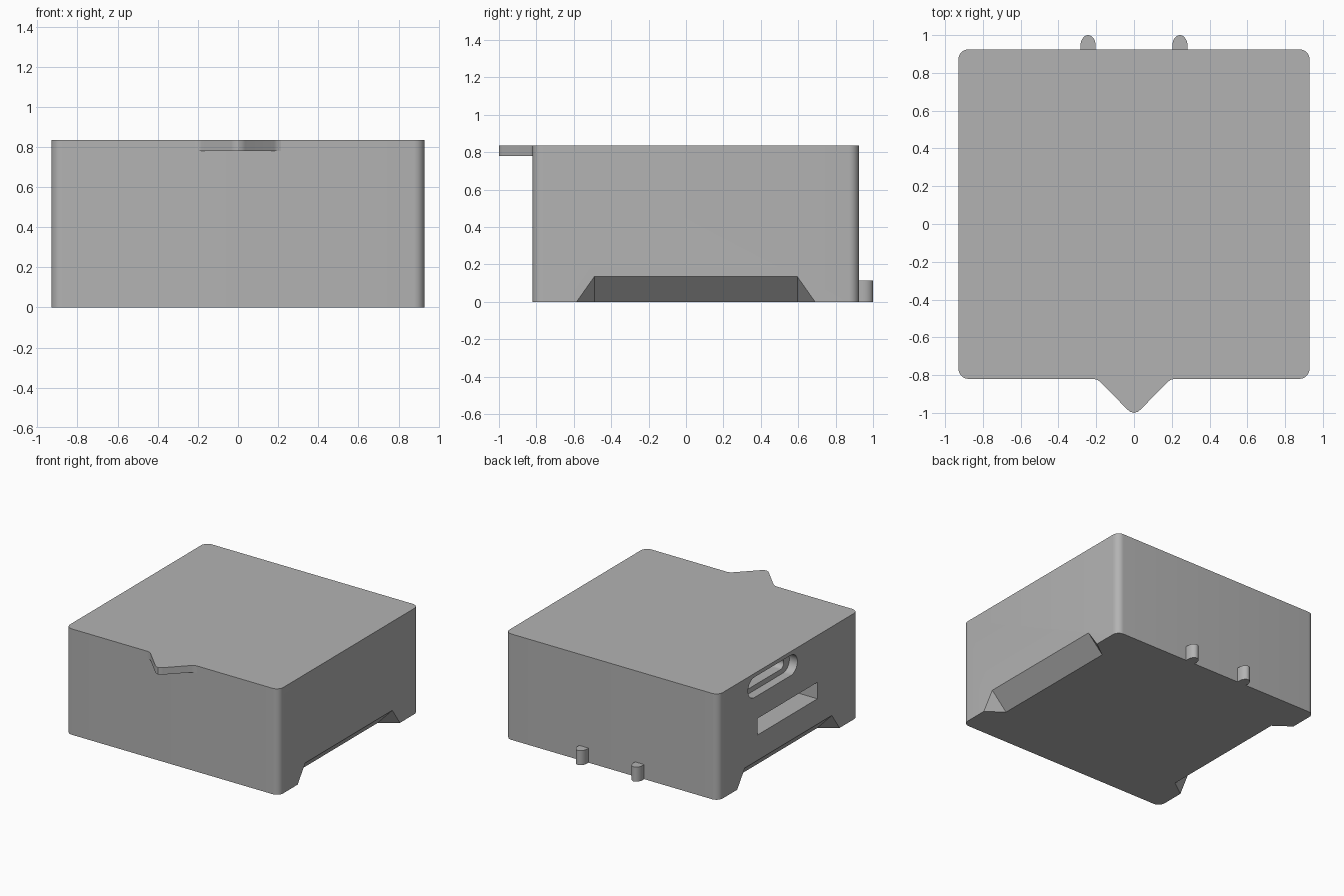
import bpy, bmesh
from math import sin, cos, pi, radians
from mathutils import Vector

cube = bpy.data.objects.get("Cube")
if cube:
    bpy.data.objects.remove(cube, do_unlink=True)

grey = bpy.data.materials.new("plain grey")
grey.use_nodes = True
colour = (0.45, 0.45, 0.45, 1)
grey.diffuse_color = colour
grey.node_tree.nodes["Principled BSDF"].inputs["Base Color"].default_value = colour


def link_mesh(name, bm):
    bmesh.ops.recalc_face_normals(bm, faces=bm.faces)
    mesh = bpy.data.meshes.new(name)
    bm.to_mesh(mesh)
    bm.free()
    mesh.materials.append(grey)
    obj = bpy.data.objects.new(name, mesh)
    bpy.context.collection.objects.link(obj)
    return obj


def prism(name, outline, offset):
    """Extrude a closed 3D outline along an offset."""
    bm = bmesh.new()
    face = bm.faces.new([bm.verts.new(p) for p in outline])
    top = bmesh.ops.extrude_face_region(bm, geom=[face])
    moved = [v for v in top["geom"] if isinstance(v, bmesh.types.BMVert)]
    bmesh.ops.translate(bm, vec=Vector(offset), verts=moved)
    return link_mesh(name, bm)


def rounded_rect(u0, u1, v0, v1, r, steps=8):
    """Points of a rectangle with round corners."""
    corners = [(u1 - r, v1 - r), (u0 + r, v1 - r), (u0 + r, v0 + r), (u1 - r, v0 + r)]
    return [(cu + r * cos((k + i / steps) * pi / 2), cv + r * sin((k + i / steps) * pi / 2))
            for k, (cu, cv) in enumerate(corners) for i in range(steps + 1)]


def cut(body, cutter):
    mod = body.modifiers.new("cut", "BOOLEAN")
    mod.operation = "DIFFERENCE"
    mod.solver = "EXACT"
    mod.object = cutter
    bpy.context.view_layer.objects.active = body
    bpy.ops.object.modifier_apply(modifier=mod.name)
    bpy.data.objects.remove(cutter, do_unlink=True)


SIDE, FRONT, BACK, TOP = 0.93, -0.82, 0.925, 0.835

# Main case
case = prism("case", [(x, y, 0) for x, y in rounded_rect(-SIDE, SIDE, FRONT, BACK, 0.055)], (0, 0, TOP))

# Sloped finger notches along both lower side edges
for s in (1, -1):
    bm = bmesh.new()
    # Pyramid-like wedge, extended past the wall and floor along its own slopes
    for x, z, grow in ((0.80, 0, 0), (SIDE, 0.135, 0), (SIDE, 0, 0.095),
                       (0.80, -0.05, 0.035), (0.98, 0.135, 0), (0.98, -0.05, 0.13)):
        for y in (-0.49 - grow, 0.595 + grow):
            bm.verts.new((s * x, y, z))
    bmesh.ops.convex_hull(bm, input=bm.verts)
    cut(case, link_mesh("notch_cutter", bm))

# Cable port: wide recess with a slimmer opening inside, and a card slot below
cut(case, prism("port_recess", [(-SIDE - 0.05, y, z) for y, z in
    rounded_rect(-0.06, 0.555, 0.645, 0.805, 0.08)], (0.12, 0, 0)))
cut(case, prism("port_opening", [(-SIDE - 0.05, y, z) for y, z in
    rounded_rect(0.01, 0.485, 0.685, 0.765, 0.04)], (0.28, 0, 0)))
cut(case, prism("card_slot", [(-SIDE - 0.05, y, z) for y, z in
    ((-0.31, 0.335), (0.435, 0.335), (0.435, 0.465), (-0.31, 0.465))], (0.3, 0, 0)))

# Pointed lid tab on the front
half = [(0.215, FRONT), (0.195, -0.825), (0.18, -0.835), (0.035, -0.982), (0.02, -0.994), (0, -1)]
tab = [(0.215, FRONT + 0.02)] + half
tab += [(-x, y) for x, y in reversed(tab) if x > 0]
parts = [case, prism("lid_tab", [(x, y, 0.78) for x, y in tab], (0, 0, TOP - 0.78))]

# Two rounded pegs on the back
for s, name in ((1, "left_peg"), (-1, "right_peg")):
    outline = [(s * 0.243 + 0.04 * cos(i * pi / 14), 0.945 + 0.055 * sin(i * pi / 14), 0) for i in range(15)]
    outline += [(s * 0.243 - 0.04, 0.9, 0), (s * 0.243 + 0.04, 0.9, 0)]
    parts.append(prism(name, outline, (0, 0, 0.115)))

# Smooth the round corners, keep hard edges
bpy.ops.object.select_all(action="DESELECT")
for part in parts:
    part.select_set(True)
bpy.context.view_layer.objects.active = case
bpy.ops.object.shade_smooth_by_angle(angle=radians(25))
